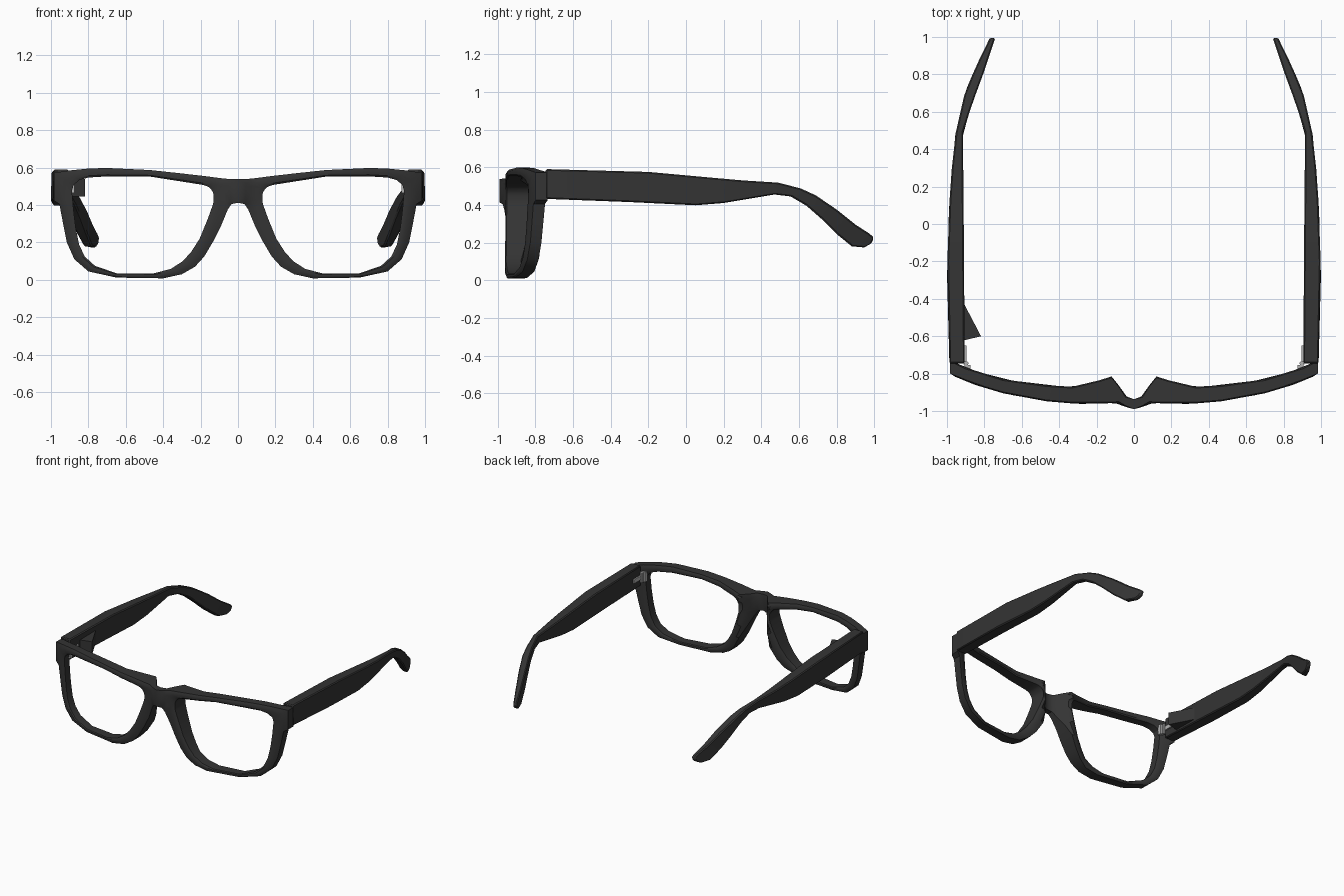
import bpy, bmesh, math
from mathutils import Matrix

if "Cube" in bpy.data.objects:
    bpy.data.objects.remove(bpy.data.objects["Cube"])


def material(name, c):
    m = bpy.data.materials.new(name)
    m.diffuse_color = (c, c, c, 1)
    m.use_nodes = True
    m.node_tree.nodes["Principled BSDF"].inputs["Base Color"].default_value = m.diffuse_color
    return m


CHARCOAL = material("charcoal plastic", 0.034)
STEEL = material("hinge steel", 0.45)


def lerp(table, v):
    """Piecewise linear lookup in [(key, value), ...]."""
    if v <= table[0][0]:
        return table[0][1]
    for (a, p), (b, q) in zip(table, table[1:]):
        if v <= b:
            return p + (q - p) * (v - a) / (b - a)
    return table[-1][1]


def finish(bm, name, mat, mirror=True, bevel=0.0, angle=32):
    bmesh.ops.recalc_face_normals(bm, faces=bm.faces)
    me = bpy.data.meshes.new(name)
    bm.to_mesh(me)
    bm.free()
    me.materials.append(mat)
    ob = bpy.data.objects.new(name, me)
    bpy.context.collection.objects.link(ob)
    bpy.ops.object.select_all(action='DESELECT')
    ob.select_set(True)
    bpy.context.view_layer.objects.active = ob
    bpy.ops.object.shade_smooth_by_angle(angle=math.radians(angle))
    if bevel:
        b = ob.modifiers.new("soft edges", 'BEVEL')
        b.width, b.segments, b.limit_method = bevel, 1, 'ANGLE'
        b.angle_limit = math.radians(40)
    if mirror:
        m = ob.modifiers.new("mirror", 'MIRROR')
        m.use_clip = True
        m.merge_threshold = 0.0005
    return ob


def loft(bm, rings, closed):
    """Skin equal-length closed rings; close the strip or cap its ends."""
    vs = [[bm.verts.new(p) for p in r] for r in rings]
    n = len(vs[0])
    for i in range(len(vs) if closed else len(vs) - 1):
        a, b = vs[i], vs[(i + 1) % len(vs)]
        for j in range(n):
            k = (j + 1) % n
            # leave the centre seam open for the mirror
            if max(abs(v.co.x) for v in (a[j], a[k], b[k], b[j])) > 1e-6:
                bm.faces.new((a[j], a[k], b[k], b[j]))
    if not closed:
        bm.faces.new(vs[0])
        bm.faces.new(vs[-1])


# Front frame: outer x, z paired with lens opening x, z around one eye
RIM = [
    (.12, .547, .165, .50), (.18, .555, .19, .508), (.33, .572, .33, .53),
    (.47, .587, .47, .552), (.70, .598, .70, .553), (.80, .595, .80, .547),
    (.90, .585, .85, .533), (.985, .572, .88, .505), (.985, .50, .888, .475),
    (.985, .425, .885, .44), (.955, .405, .88, .38), (.935, .30, .868, .28),
    (.915, .20, .85, .19), (.875, .11, .82, .125), (.80, .045, .765, .075),
    (.65, .012, .65, .035), (.40, .008, .45, .035), (.30, .03, .36, .058),
    (.23, .07, .295, .10), (.18, .125, .25, .15), (.13, .21, .205, .22),
    (.09, .29, .16, .33), (.055, .375, .135, .40), (.035, .405, .13, .42),
    (0, .412, .13, .435), (0, .475, .13, .455), (0, .538, .135, .47),
    (.045, .539, .145, .485), (.08, .542, .155, .495),
]
FRONT = [(0, -.99), (.045, -.978), (.08, -.957), (.3, -.962), (.5, -.945),
         (.7, -.905), (.85, -.86), (.985, -.805)]
BACK = [(0, -.937), (.05, -.918), (.08, -.865), (.12, -.815), (.3, -.872),
        (.5, -.86), (.7, -.83), (.9, -.768), (.985, -.727)]
STEPS = (0, .3, .55, .8, 1)

bm = bmesh.new()
rings = []
for ox, oz, ix, iz in RIM:
    pts = [(ox + (ix - ox) * t, oz + (iz - oz) * t, t in (0, 1)) for t in STEPS]
    front = [(x, lerp(FRONT, x) + (.007 if e and x > 0 else 0), z) for x, z, e in pts]
    back = [(x, lerp(BACK, x) - (.007 if e and x > 0 else 0), z) for x, z, e in pts]
    rings.append(front + back[::-1])
loft(bm, rings, True)
finish(bm, "front_frame", CHARCOAL)

# Temples: top y, z and bottom y, z along the arm, x from the plan curves
ARM = [
    (-.745, .59, -.745, .432), (-.2, .575, -.3, .415), (.13, .545, .05, .398),
    (.3, .53, .2, .41), (.49, .518, .47, .455), (.61, .487, .555, .445),
    (.69, .45, .64, .395), (.80, .375, .72, .325), (.90, .295, .80, .245),
    (.97, .25, .88, .18), (.985, .238, .945, .174), (.997, .225, .985, .195),
]
OUTER = [(-.745, .987), (-.4, 1.0), (-.1, .997), (.1, .988), (.3, .974),
         (.48, .955), (.7, .905), (.85, .842), (1.0, .768)]
INNER = [(-.745, .905), (.1, .911), (.485, .915), (.64, .866), (.8, .807),
         (1.0, .74)]
bm = bmesh.new()
loft(bm, [[(lerp(OUTER, ty), ty, tz), (lerp(INNER, ty), ty, tz),
           (lerp(INNER, by), by, bz), (lerp(OUTER, by), by, bz)]
          for ty, tz, by, bz in ARM], False)
finish(bm, "temple_arms", CHARCOAL, bevel=.007)


# Hinges: a plate on the arm, a plate on the frame and a barrel
def box(bm, lo, hi):
    c = [(a + b) / 2 for a, b in zip(lo, hi)]
    s = [b - a for a, b in zip(lo, hi)]
    bmesh.ops.create_cube(bm, size=1, matrix=Matrix.Translation(c) @ Matrix.Diagonal((*s, 1)))


bm = bmesh.new()
box(bm, (.895, -.75, .488), (.912, -.65, .518))
box(bm, (.875, -.785, .465), (.905, -.755, .54))
bmesh.ops.create_cone(bm, cap_ends=True, segments=10, radius1=.012, radius2=.012,
                      depth=.075, matrix=Matrix.Translation((.897, -.745, .502)))
finish(bm, "hinges", STEEL)

# Small triangular wedge inside the left arm only
bm = bmesh.new()
tri = [(-.912, -.42), (-.818, -.60), (-.908, -.622)]
loft(bm, [[(x, y, z) for x, y in tri] for z in (.445, .54)], False)
finish(bm, "arm_wedge", CHARCOAL, mirror=False)
